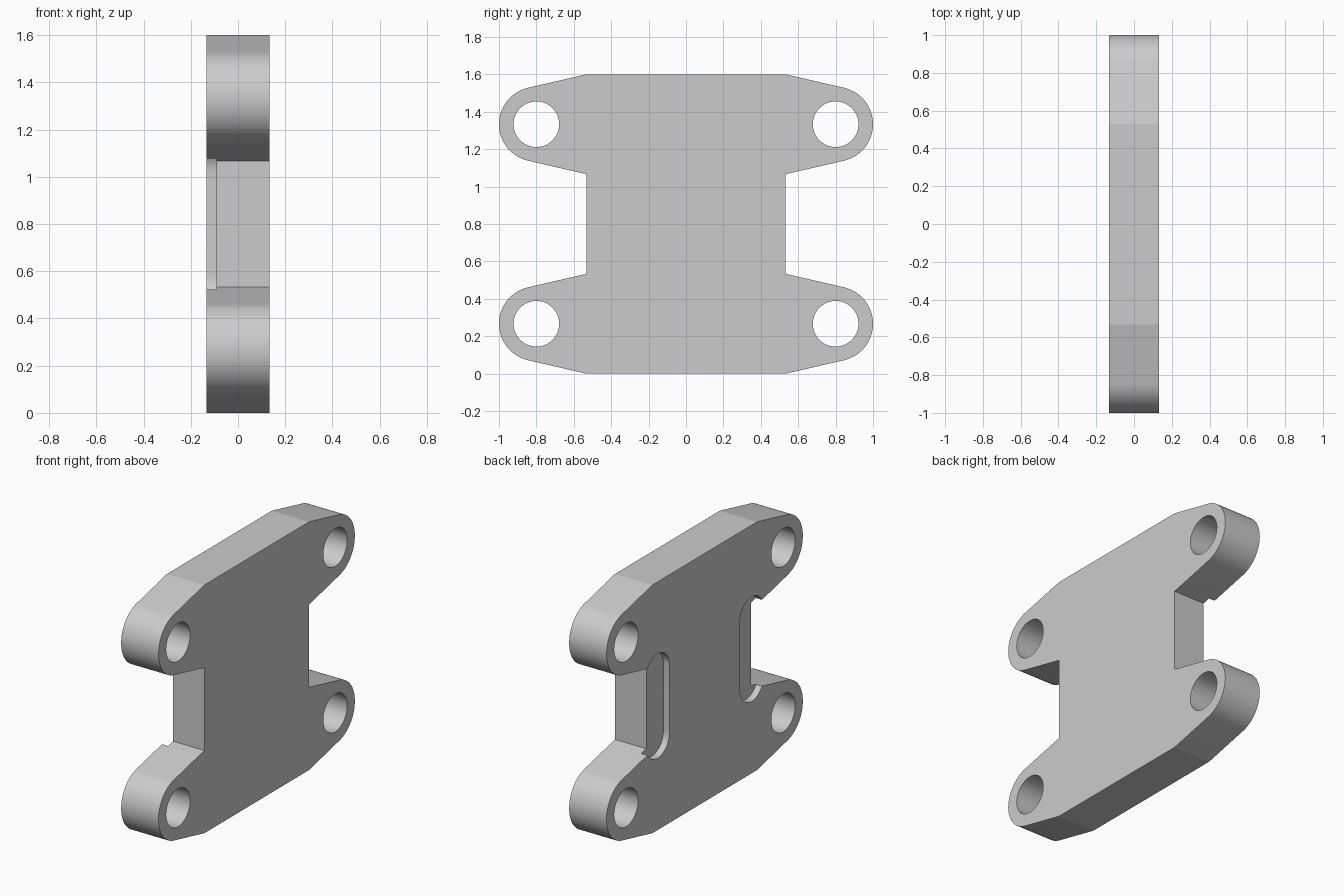
import bpy
import bmesh
from math import cos, sin, tau, pi, radians
from mathutils import Vector

cube = bpy.data.objects.get("Cube")
if cube:
    bpy.data.objects.remove(cube)

HALF_T = 0.1333      # half thickness along x
MID_Z = 0.8          # mirror plane height
NECK = 0.5333        # half width of the central web
LUG_Y, LUG_Z, LUG_R = 0.8, 0.5333, 0.2   # lug centre relative to the middle
HOLE_R = 0.122
SLOT_Y, SLOT_Z, SLOT_R, SLOT_DEPTH = 0.48, 0.216, 0.121, 0.043


def arc(cy, cz, r, start, end, steps):
    """Points on a circle in the y-z plane, angles in degrees."""
    angles = [radians(start + (end - start) * i / steps) for i in range(steps + 1)]
    return [(cy + r * cos(a), cz + r * sin(a)) for a in angles]


def prism(name, outline, x0, x1):
    """Extrude a y-z outline between two x positions."""
    bm = bmesh.new()
    face = bm.faces.new([bm.verts.new((x0, y, z + MID_Z)) for y, z in outline])
    ext = bmesh.ops.extrude_face_region(bm, geom=[face])
    moved = [v for v in ext["geom"] if isinstance(v, bmesh.types.BMVert)]
    bmesh.ops.translate(bm, verts=moved, vec=Vector((x1 - x0, 0, 0)))
    bmesh.ops.recalc_face_normals(bm, faces=bm.faces)
    mesh = bpy.data.meshes.new(name)
    bm.to_mesh(mesh)
    bm.free()
    obj = bpy.data.objects.new(name, mesh)
    bpy.context.collection.objects.link(obj)
    return obj


# Link plate: one quarter outline, mirrored around the four sides
quarter = [(NECK, 0.2667)] + arc(LUG_Y, LUG_Z, LUG_R, -77, 77, 32) + [(NECK, MID_Z)]
upper = quarter + [(-y, z) for y, z in reversed(quarter)]
outline = upper + [(-y, -z) for y, z in upper]
plate = prism("link_plate", outline, -HALF_T, HALF_T)

grey = bpy.data.materials.new("light_grey")
grey.use_nodes = True
colour = (0.6, 0.6, 0.6, 1)
grey.diffuse_color = colour
grey.node_tree.nodes["Principled BSDF"].inputs["Base Color"].default_value = colour
plate.data.materials.append(grey)

# Cutters: four pin holes and two shallow slots on the -x face
cutters = []
for sy in (-1, 1):
    for sz in (-1, 1):
        ring = arc(sy * LUG_Y, sz * LUG_Z, HOLE_R, 0, 360, 48)[:-1]
        cutters.append(prism("pin_hole_cutter", ring, -0.3, 0.3))
    slot = (arc(sy * SLOT_Y, SLOT_Z, SLOT_R, 0, 180, 24)
            + arc(sy * SLOT_Y, -SLOT_Z, SLOT_R, 180, 360, 24))
    cutters.append(prism("slot_cutter", slot, -0.3, -HALF_T + SLOT_DEPTH))

bpy.context.view_layer.objects.active = plate
for cutter in cutters:
    cutter.hide_render = True
    cutter.data.materials.append(grey)
    mod = plate.modifiers.new("cut", 'BOOLEAN')
    mod.operation = 'DIFFERENCE'
    mod.solver = 'EXACT'
    mod.object = cutter
    bpy.ops.object.modifier_apply(modifier=mod.name)
for cutter in cutters:
    bpy.data.objects.remove(cutter)

# Smooth the rounded walls, keep the edges crisp
bpy.ops.object.select_all(action='DESELECT')
plate.select_set(True)
bpy.ops.object.shade_smooth_by_angle(angle=radians(12))
